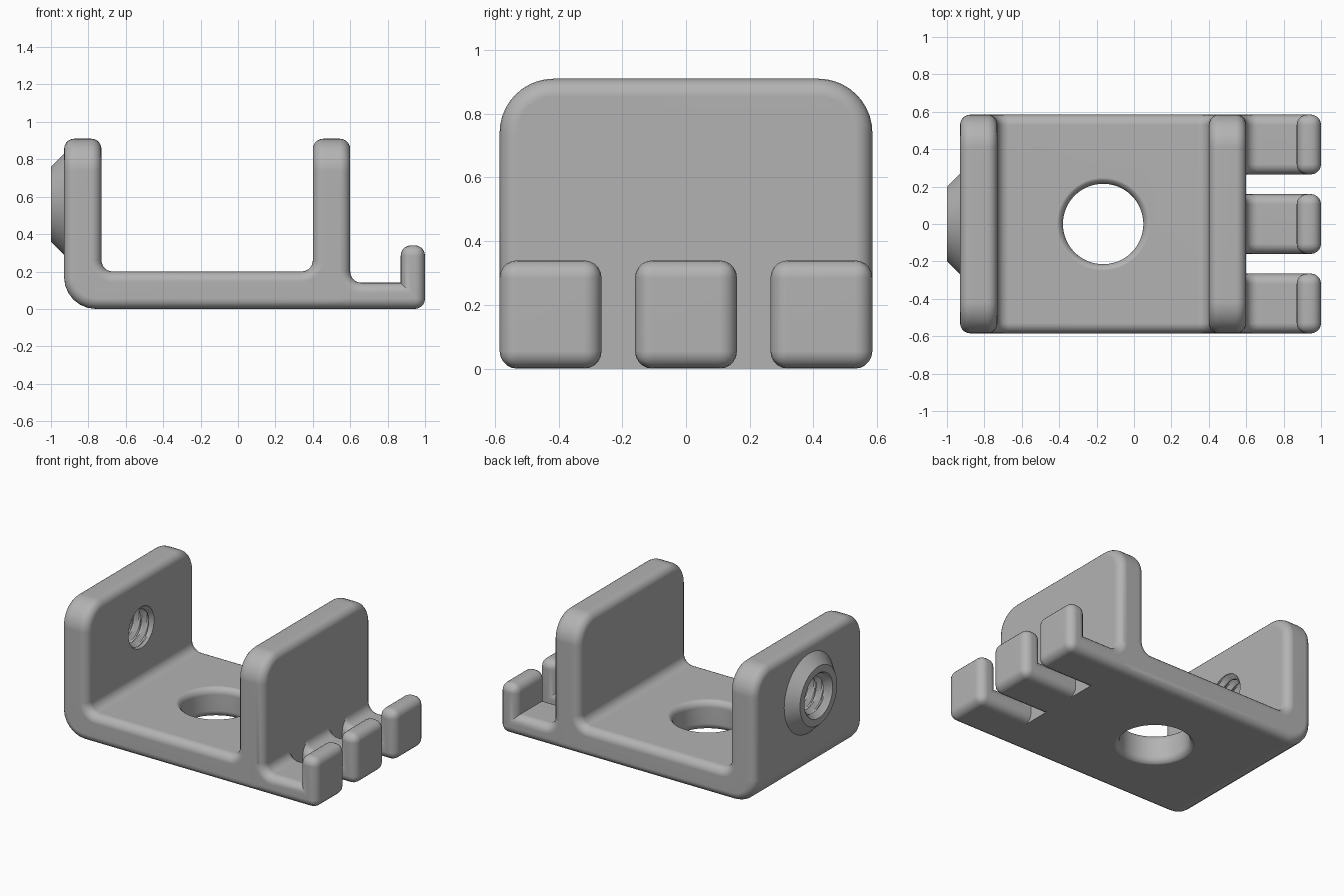
import bpy, bmesh
from math import sin, cos, pi, radians
from mathutils import Vector

HALF = 0.585   # half depth of the bracket
ROUND = 0.055  # edge rounding

old = bpy.data.objects.get("Cube")
if old:
    bpy.data.objects.remove(old, do_unlink=True)

grey = bpy.data.materials.new("plain grey")
grey.use_nodes = True
grey.diffuse_color = (0.45, 0.45, 0.45, 1)
grey.node_tree.nodes["Principled BSDF"].inputs["Base Color"].default_value = (0.45, 0.45, 0.45, 1)


def rounded(corners, steps=6):
    """Outline from (x, z, radius) right-angle corners."""
    out = []
    for i, (x, z, r) in enumerate(corners):
        p = Vector((x, z))
        if not r:
            out.append(p)
            continue
        a = (Vector(corners[i - 1][:2]) - p).normalized() * r
        b = (Vector(corners[(i + 1) % len(corners)][:2]) - p).normalized() * r
        for k in range(steps + 1):
            t = k / steps * pi / 2
            out.append(p + a * (1 - sin(t)) + b * (1 - cos(t)))
    return out


def extrude(outline, y0, y1):
    bm = bmesh.new()
    face = bm.faces.new([bm.verts.new((p.x, y0, p.y)) for p in outline])
    new = bmesh.ops.extrude_face_region(bm, geom=[face])["geom"]
    bmesh.ops.translate(bm, vec=(0, y1 - y0, 0),
                        verts=[v for v in new if isinstance(v, bmesh.types.BMVert)])
    bmesh.ops.recalc_face_normals(bm, faces=bm.faces)
    return bm


def bevel(bm, rule, size, segments):
    edges = [e for e in bm.edges if rule(e, (e.verts[0].co + e.verts[1].co) / 2)]
    bmesh.ops.bevel(bm, geom=edges, offset=size, offset_type='OFFSET',
                    segments=segments, profile=0.5, affect='EDGES')


def is_sharp(e):
    return e.calc_face_angle_signed() > radians(50)


def lathe(rings, axis, centre, sides=64):
    """Closed solid from rings (position, radius function of angle)."""
    bm = bmesh.new()
    loops = []
    for pos, radius in rings:
        loop = []
        for k in range(sides):
            t = 2 * pi * k / sides
            u, v = radius(t) * cos(t), radius(t) * sin(t)
            co = (pos, u, v) if axis == 'X' else (u, v, pos)
            loop.append(bm.verts.new(Vector(co) + Vector(centre)))
        loops.append(loop)
    for a, b in zip(loops, loops[1:]):
        for k in range(sides):
            n = (k + 1) % sides
            bm.faces.new((a[k], a[n], b[n], b[k]))
    bm.faces.new(loops[0])
    bm.faces.new(loops[-1])
    bmesh.ops.recalc_face_normals(bm, faces=bm.faces)
    return bm


def make(name, bm):
    mesh = bpy.data.meshes.new(name)
    bm.to_mesh(mesh)
    bm.free()
    mesh.materials.append(grey)
    obj = bpy.data.objects.new(name, mesh)
    bpy.context.collection.objects.link(obj)
    return obj


def activate(obj):
    bpy.ops.object.select_all(action='DESELECT')
    obj.select_set(True)
    bpy.context.view_layer.objects.active = obj


def combine(obj, tool, operation):
    mod = obj.modifiers.new(operation, 'BOOLEAN')
    mod.operation, mod.object, mod.solver = operation, tool, 'EXACT'
    activate(obj)
    bpy.ops.object.modifier_apply(modifier=mod.name)
    bpy.data.objects.remove(tool, do_unlink=True)


def finish(obj):
    activate(obj)
    bpy.ops.object.shade_smooth_by_angle(angle=radians(35))
    obj.modifiers.new("even shading", 'WEIGHTED_NORMAL').keep_sharp = True


# U-shaped bracket: floor and two walls in one profile
bm = extrude(rounded([
    (-0.93, 0, 0.17), (0.6, 0, 0), (0.6, 0.91, 0), (0.4, 0.91, 0),
    (0.4, 0.2, 0.06), (-0.73, 0.2, 0.06), (-0.73, 0.91, 0), (-0.93, 0.91, 0)]), -HALF, HALF)
bevel(bm, lambda e, m: m.z > 0.9 and abs(m.y) > HALF - 0.01, 0.17, 10)
bevel(bm, lambda e, m: is_sharp(e) and not (m.z < 0.01 and abs(m.y) < 0.1), ROUND, 5)
bracket = make("bracket", bm)

# Conical boss on the outer wall
combine(bracket, make("boss", lathe(
    [(-1.0, lambda t: 0.2), (-0.9, lambda t: 0.3)], 'X', (0, 0, 0.56))), 'UNION')

# Round floor hole with softened rims
lip = 0.045
rim = [(0.2 - lip + lip * sin(k * pi / 12) * 1.04, 0.215 + lip * (1 - cos(k * pi / 12)))
       for k in range(7)]
half = rim + [(0.25, rim[-1][1])]
path = [(0.2 - z, r) for z, r in reversed(half)] + half
combine(bracket, make("floor_hole", lathe(
    [(z, lambda t, r=r: r) for z, r in path], 'Z', (-0.165, 0, 0))), 'DIFFERENCE')

# Threaded hole through boss and wall
pitch, step = 0.06, 0.01


def thread(x):
    def radius(t):
        phase = (x / pitch + t / (2 * pi)) % 1
        ridge = min(1, max(0, 3 * abs(phase - 0.5) - 0.25))
        return max(0.112 + 0.03 * ridge, min(0.155, 0.155 - (x + 1)), min(0.14, 0.14 + (x + 0.73)))
    return radius


combine(bracket, make("threaded_hole", lathe(
    [(x, thread(x)) for x in (-1.025 + step * k for k in range(33))],
    'X', (0, 0, 0.56))), 'DIFFERENCE')
finish(bracket)

# Three hooked fingers beyond the inner wall
outline = rounded([(0.5, 0, 0), (1, 0, 0), (1, 0.34, 0), (0.87, 0.34, 0), (0.87, 0.14, 0),
                   (0.6, 0.14, 0.06), (0.6, 0.23, 0), (0.59, 0.4, 0), (0.5, 0.4, 0)])
for name, y0, y1 in (("front", -HALF, -0.265), ("middle", -0.16, 0.16), ("back", 0.265, HALF)):
    bm = extrude(outline, y0, y1)
    bevel(bm, lambda e, m: is_sharp(e) and m.x > 0.51 and m.z < 0.39, ROUND, 5)
    finish(make(name + "_finger", bm))
